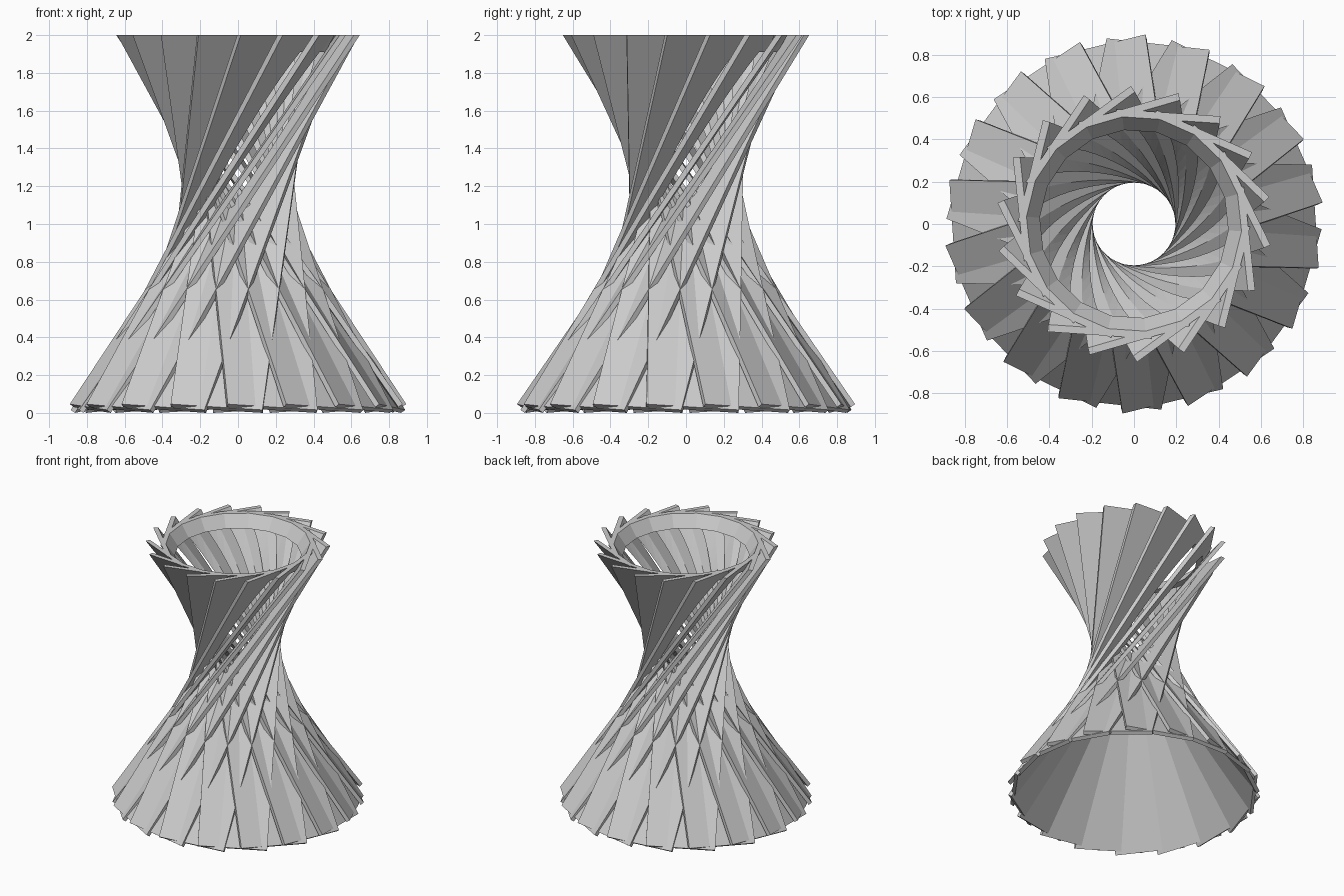
import bpy, bmesh, math
from mathutils import Vector, Matrix

if "Cube" in bpy.data.objects:
    bpy.data.objects.remove(bpy.data.objects["Cube"], do_unlink=True)

COUNT = 18          # slats around the axis
WAIST_Z = 1.19      # height of the narrowest ring
OUTER = 0.30        # distance of the outer slat edge from the axis
INNER = 0.195       # radius of the open core at the waist
WIDTH, THICK = 0.49, 0.028
LEAN = math.atan(0.695)
TILT = 0.11

grey = bpy.data.materials.new("light_grey")
grey.use_nodes = True
grey.diffuse_color = (0.6, 0.6, 0.6, 1)
grey.node_tree.nodes["Principled BSDF"].inputs["Base Color"].default_value = (0.6, 0.6, 0.6, 1)


def add_object(name, bm):
    bmesh.ops.recalc_face_normals(bm, faces=bm.faces)
    mesh = bpy.data.meshes.new(name)
    bm.to_mesh(mesh)
    bm.free()
    mesh.materials.append(grey)
    obj = bpy.data.objects.new(name, mesh)
    bpy.context.collection.objects.link(obj)
    return obj


def make_slat():
    """Flat leaning board, square at the foot and trimmed level at the top."""
    along = Vector((math.sin(LEAN), 0, math.cos(LEAN)))
    up = Vector((-along.z, 0, along.x))
    outward = (Vector((0, -1, 0)) - up * TILT).normalized()
    normal = along.cross(outward).normalized()
    if normal.z < 0:
        normal.negate()
    start = -(WAIST_Z - normal.z * THICK / 2) / along.z
    end = 1.3
    centre = (Vector((0, -OUTER, WAIST_Z)) + along * (start + end) / 2
              - outward * WIDTH / 2)
    frame = Matrix((along * (end - start), outward * WIDTH, normal * THICK)).transposed().to_4x4()
    bm = bmesh.new()
    bmesh.ops.create_cube(bm, size=1, matrix=Matrix.Translation(centre) @ frame)
    cut = bmesh.ops.bisect_plane(bm, geom=bm.verts[:] + bm.edges[:] + bm.faces[:],
                                 plane_co=(0, 0, 2), plane_no=(0, 0, 1), clear_outer=True)
    rim = [g for g in cut["geom_cut"] if isinstance(g, bmesh.types.BMEdge)]
    bmesh.ops.contextual_create(bm, geom=rim)
    return add_object("slat", bm)


def make_core_cutter(segments=72, steps=24, reach=0.72, flare=0.62):
    """Waisted solid of revolution that opens the core."""
    bm = bmesh.new()
    rings = []
    for i in range(steps + 1):
        h = reach * (2 * i / steps - 1)
        r = math.hypot(INNER, flare * h)
        rings.append([bm.verts.new((r * math.cos(a), r * math.sin(a), WAIST_Z + h))
                      for a in (math.tau * k / segments for k in range(segments))])
    for low, high in zip(rings, rings[1:]):
        for k in range(segments):
            n = (k + 1) % segments
            bm.faces.new((low[k], low[n], high[n], high[k]))
    bm.faces.new(rings[0][::-1])
    bm.faces.new(rings[-1])
    return add_object("core_cutter", bm)


# Cut one slat, then repeat it around the axis
slat = make_slat()
cutter = make_core_cutter()
cutter.hide_render = True
mod = slat.modifiers.new("open_core", "BOOLEAN")
mod.operation = "DIFFERENCE"
mod.solver = "EXACT"
mod.object = cutter
bpy.context.view_layer.update()
cut_mesh = bpy.data.meshes.new_from_object(
    slat.evaluated_get(bpy.context.evaluated_depsgraph_get()))
cut_mesh.name = "slat_mesh"
bpy.data.objects.remove(slat, do_unlink=True)
bpy.data.objects.remove(cutter, do_unlink=True)

for i in range(COUNT):
    board = bpy.data.objects.new(f"slat_{i + 1}", cut_mesh)
    board.rotation_euler.z = math.tau * i / COUNT + math.radians(-1.5)
    bpy.context.collection.objects.link(board)
